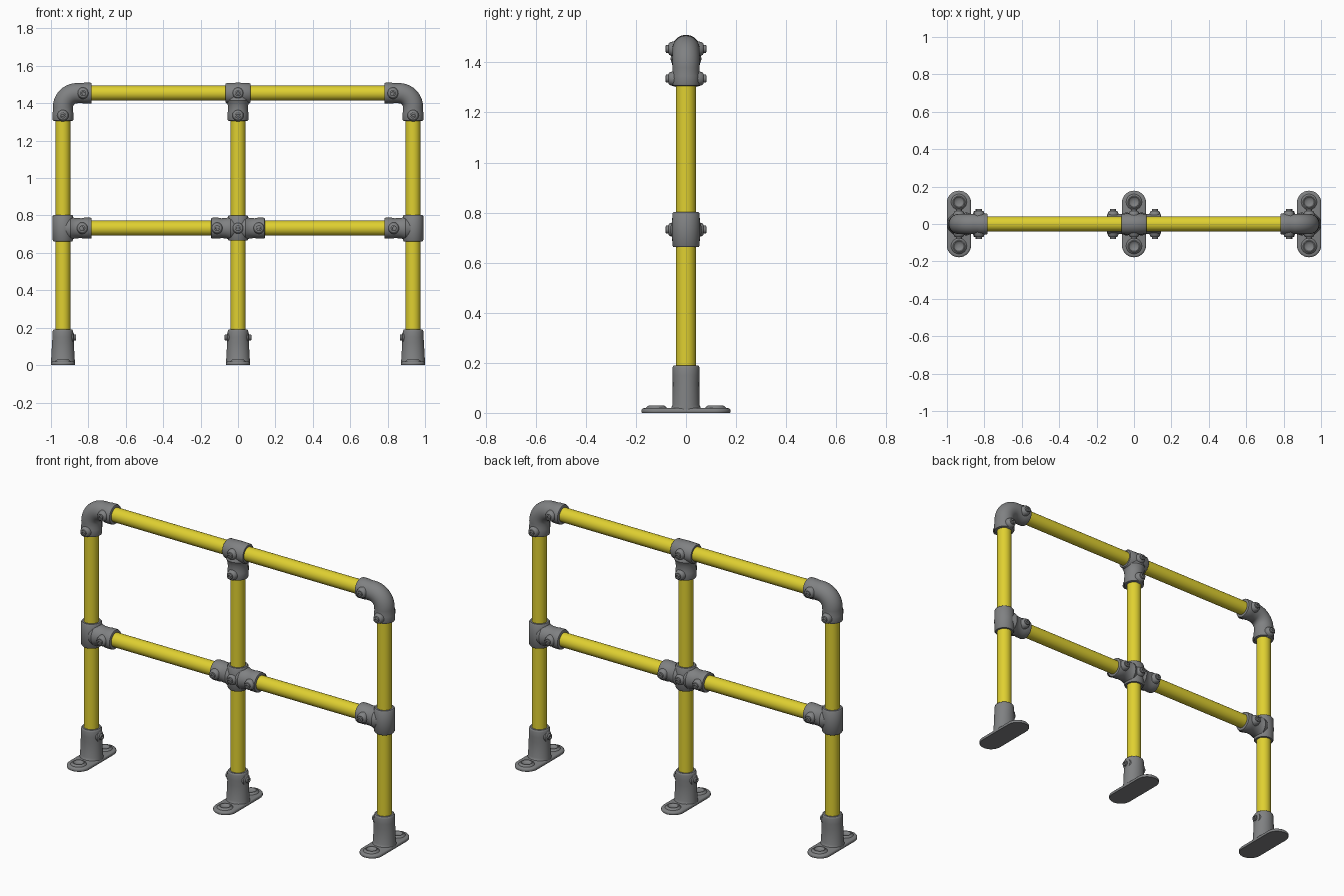
import bpy, bmesh, math
from mathutils import Vector

if "Cube" in bpy.data.objects:
    bpy.data.objects.remove(bpy.data.objects["Cube"])

POST_X, TOP_Z, MID_Z, PIPE_R = 0.936, 1.454, 0.732, 0.04
X, Y, Z = Vector((1, 0, 0)), Vector((0, 1, 0)), Vector((0, 0, 1))


def material(name, rgb):
    m = bpy.data.materials.new(name)
    m.diffuse_color = (*rgb, 1)
    m.use_nodes = True
    m.node_tree.nodes["Principled BSDF"].inputs["Base Color"].default_value = m.diffuse_color
    return m


yellow = material("yellow_paint", (0.74, 0.63, 0.03))
grey = material("grey_metal", (0.215, 0.22, 0.225))


def rings(bm, stations, n=32):
    """Skin a row of (centre, axis, radius_u, radius_v) rings; caps both ends."""
    loops = []
    for c, t, ru, rv in stations:
        u = X if abs(t.y) > 0.9 else Y
        v = t.cross(u)
        loops.append([bm.verts.new(c + u * ru * math.cos(a) + v * rv * math.sin(a))
                      for a in (2 * math.pi * i / n for i in range(n))])
    for a, b in zip(loops, loops[1:]):
        for i in range(n):
            j = (i + 1) % n
            bm.faces.new((a[i], a[j], b[j], b[i]))
    bm.faces.new(loops[0])
    bm.faces.new(loops[-1])


def lathe(bm, origin, axis, profile, n=32):
    rings(bm, [(Vector(origin) + axis * d, axis, r, r) for d, r in profile], n)


def finish(bm, name, mat):
    bmesh.ops.recalc_face_normals(bm, faces=bm.faces)
    me = bpy.data.meshes.new(name)
    bm.to_mesh(me)
    bm.free()
    me.materials.append(mat)
    ob = bpy.data.objects.new(name, me)
    bpy.context.collection.objects.link(ob)
    bpy.ops.object.select_all(action='DESELECT')
    ob.select_set(True)
    bpy.context.view_layer.objects.active = ob
    bpy.ops.object.shade_smooth_by_angle(angle=math.radians(40))
    return ob


def pipe(name, start, axis, length):
    bm = bmesh.new()
    lathe(bm, start, axis, [(0, PIPE_R), (length, PIPE_R)])
    finish(bm, name, yellow)


def collar(length):
    """End of a socket: slight bead, rounded lip, closed onto the pipe."""
    return [(length - 0.055, 0.053), (length - 0.04, 0.056), (length - 0.008, 0.056),
            (length - 0.002, 0.054), (length, 0.050), (length, 0.039)]


def branch(bm, origin, axis, length):
    # socket with a fillet flare where it leaves the main sleeve
    lathe(bm, origin, axis, [(0, 0.05), (0.04, 0.063), (0.052, 0.058), (0.065, 0.0545)]
          + [p for p in collar(length) if p[0] > 0.07])


def sleeve(bm, origin, axis, half):
    lathe(bm, origin, axis, [(-half, 0.039), (-half, 0.050), (-half + 0.006, 0.0545),
                             (0, 0.056), (half - 0.006, 0.0545), (half, 0.050), (half, 0.039)])


def screw(bm, origin, axis, reach=0.081):
    # cast boss with a set screw standing out of it
    lathe(bm, origin, axis, [(0.035, 0.034), (0.054, 0.029), (reach - 0.015, 0.025),
                             (reach - 0.011, 0.020), (reach - 0.011, 0.016),
                             (reach - 0.002, 0.016), (reach, 0.013),
                             (reach, 0.008), (reach - 0.007, 0.007)], 16)


def screw_pair(bm, x, z):
    for s in (-1, 1):
        screw(bm, (x, 0, z), Y * s)


def elbow(name, side):
    bm = bmesh.new()
    bend = 0.075
    x0 = side * POST_X
    st = []
    for d, r in reversed(collar(0.148)):          # vertical leg
        st.append((Vector((x0, 0, TOP_Z - d)), Z, r, r))
    cx, cz = x0 - side * bend, TOP_Z - bend
    for i in range(11):                           # quarter bend
        a = math.pi / 2 * i / 10
        st.append((Vector((cx + side * bend * math.cos(a), 0, cz + bend * math.sin(a))),
                   Vector((-side * math.sin(a), 0, math.cos(a))), 0.054, 0.054))
    for d, r in collar(0.154):                    # horizontal leg
        st.append((Vector((x0 - side * d, 0, TOP_Z)), -X * side, r, r))
    rings(bm, st)
    screw_pair(bm, side * 0.828, TOP_Z)
    screw_pair(bm, x0, 1.335)
    finish(bm, name, grey)


def base(name, x, screw_sides):
    bm = bmesh.new()
    # rounded foot plate: stadium outline with softened upper edge
    layers = []
    for z, inset in ((0, 0.002), (0.003, 0), (0.012, 0), (0.017, 0.004), (0.019, 0.01)):
        r = 0.065 - inset
        layer = []
        for i in range(34):
            a = math.pi * (i if i < 17 else i - 1) / 16
            cy = 0.113 if i < 17 else -0.113
            layer.append(bm.verts.new((x + r * math.cos(a), cy + r * math.sin(a), z)))
        layers.append(layer)
    for a, b in zip(layers, layers[1:]):
        for i in range(34):
            j = (i + 1) % 34
            bm.faces.new((a[i], a[j], b[j], b[i]))
    bm.faces.new(layers[0])
    bm.faces.new(layers[-1])
    # raised, dished bolt seats
    for s in (-1, 1):
        lathe(bm, (x, s * 0.118, 0), Z, [(0.015, 0.045), (0.022, 0.040), (0.029, 0.032),
                                         (0.029, 0.027), (0.021, 0.018), (0.020, 0.005)], 24)
    # socket, flaring sideways toward the plate
    prof = [(0.012, 0.066, 0.064), (0.020, 0.059, 0.064), (0.032, 0.054, 0.063),
            (0.12, 0.053, 0.058), (0.15, 0.054, 0.056), (0.18, 0.054, 0.055),
            (0.187, 0.052, 0.052), (0.19, 0.049, 0.049), (0.19, 0.039, 0.039)]
    rings(bm, [(Vector((x, 0, z)), Z, ry, rx) for z, ry, rx in prof])
    for s in screw_sides:
        screw(bm, (x, 0, 0.147), X * s, 0.071)
    finish(bm, name, grey)


# yellow pipes
for label, x, top in (("left", -POST_X, 1.36), ("centre", 0, 1.43), ("right", POST_X, 1.36)):
    pipe(label + "_post", (x, 0, 0.1), Z, top - 0.1)
pipe("top_rail", (-0.84, 0, TOP_Z), X, 1.68)
pipe("middle_rail", (-POST_X, 0, MID_Z), X, 2 * POST_X)

# end fittings, left and right
for label, s in (("left", -1), ("right", 1)):
    elbow(label + "_elbow", s)
    bm = bmesh.new()
    sleeve(bm, (s * POST_X, 0, MID_Z), Z, 0.07)
    branch(bm, (s * POST_X, 0, MID_Z), -X * s, 0.154)
    screw_pair(bm, s * 0.832, MID_Z)
    finish(bm, label + "_middle_tee", grey)
    base(label + "_base", s * POST_X, (-s,))

# centre fittings
bm = bmesh.new()
sleeve(bm, (0, 0, TOP_Z), X, 0.066)
branch(bm, (0, 0, TOP_Z), -Z, 0.148)
screw_pair(bm, 0, TOP_Z)
screw_pair(bm, 0, 1.335)
finish(bm, "top_tee", grey)

bm = bmesh.new()
sleeve(bm, (0, 0, MID_Z), Z, 0.067)
for s in (-1, 1):
    branch(bm, (0, 0, MID_Z), X * s, 0.144)
for sx in (-0.112, 0, 0.112):
    screw_pair(bm, sx, MID_Z)
finish(bm, "middle_cross", grey)
base("centre_base", 0, (-1, 1))
